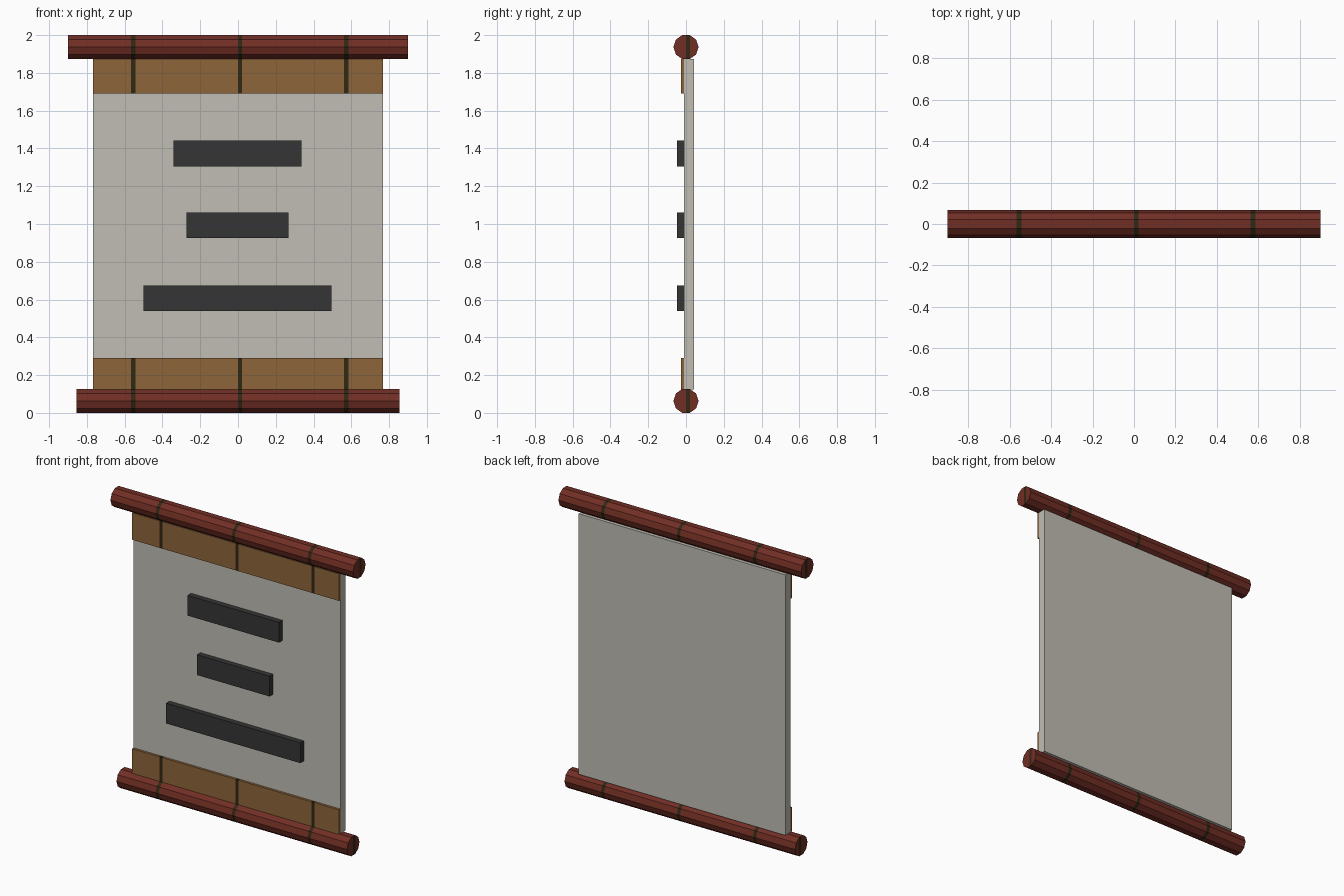
import bpy, bmesh, math
from mathutils import Matrix, Vector

if "Cube" in bpy.data.objects:
    bpy.data.objects.remove(bpy.data.objects["Cube"])


def material(name, rgb):
    m = bpy.data.materials.new(name)
    m.diffuse_color = (*rgb, 1)
    m.use_nodes = True
    m.node_tree.nodes["Principled BSDF"].inputs["Base Color"].default_value = m.diffuse_color
    return m


PAPER = material("grey_paper", (0.53, 0.51, 0.455))
RED = material("red_wood", (0.165, 0.027, 0.018))
TAN = material("tan_cloth", (0.27, 0.13, 0.043))
INK = material("black_ink", (0.036, 0.036, 0.037))
DARK = material("dark_band", (0.03, 0.021, 0.007))

# x ranges of the dark bands that run over rods and cloth
BANDS = [(-0.566, -0.543), (0.0, 0.022), (0.562, 0.585)]


def finish(bm, name, mats):
    bmesh.ops.recalc_face_normals(bm, faces=bm.faces)
    me = bpy.data.meshes.new(name)
    bm.to_mesh(me)
    bm.free()
    for m in mats:
        me.materials.append(m)
    ob = bpy.data.objects.new(name, me)
    bpy.context.collection.objects.link(ob)
    return ob


def cut(bm, co, no):
    geom = bm.verts[:] + bm.edges[:] + bm.faces[:]
    bmesh.ops.bisect_plane(bm, geom=geom, plane_co=co, plane_no=no, dist=1e-5)


def paint_bands(bm):
    """Cut faces along x and give the bands the second material."""
    for band in BANDS:
        for x in band:
            cut(bm, (x, 0, 0), (1, 0, 0))
    for f in bm.faces:
        x = f.calc_center_median().x
        if any(a < x < b for a, b in BANDS):
            f.material_index = 1


def new_box(x0, x1, y0, y1, z0, z1):
    bm = bmesh.new()
    size = Vector((x1 - x0, y1 - y0, z1 - z0))
    mid = Vector((x0 + x1, y0 + y1, z0 + z1)) / 2
    bmesh.ops.create_cube(bm, size=1, matrix=Matrix.Translation(mid) @ Matrix.Diagonal((*size, 1)))
    return bm


def rod(name, half_length, z):
    """Ten-sided rod along x with flat top and bottom."""
    n, r = 10, 0.0665
    bm = bmesh.new()
    rings = []
    for x in (-half_length, half_length):
        rings.append([bm.verts.new((x, r * math.cos(math.tau * i / n),
                                    z + r * math.sin(math.tau * i / n))) for i in range(n)])
        bm.faces.new(rings[-1])
    for i in range(n):
        j = (i + 1) % n
        bm.faces.new((rings[0][i], rings[0][j], rings[1][j], rings[1][i]))
    paint_bands(bm)
    # dark stripe across each end cap
    for y in (0.0, 0.022):
        caps = [f for f in bm.faces if abs(f.normal.x) > 0.9 or
                all(abs(abs(v.co.x) - half_length) < 1e-4 for v in f.verts)]
        geom = list({v for f in caps for v in f.verts}) + list({e for f in caps for e in f.edges}) + caps
        bmesh.ops.bisect_plane(bm, geom=geom, plane_co=(0, y, 0), plane_no=(0, 1, 0), dist=1e-5)
    for f in bm.faces:
        on_cap = all(abs(abs(v.co.x) - half_length) < 1e-4 for v in f.verts)
        if on_cap and 0 < f.calc_center_bounds().y < 0.022:
            f.material_index = 1
    finish(bm, name, [RED, DARK])


# rods
rod("top_rod", 0.90, 1.9367)
rod("bottom_rod", 0.855, 0.0633)

# paper sheet
finish(new_box(-0.767, 0.767, -0.01, 0.042, 0.125, 1.873), "paper_sheet", [PAPER])

# cloth borders
for name, z0, z1 in (("top_border", 1.692, 1.873), ("bottom_border", 0.125, 0.29)):
    bm = new_box(-0.767, 0.767, -0.026, -0.01, z0, z1)
    paint_bands(bm)
    finish(bm, name, [TAN, DARK])

# ink bars
for name, x0, x1, z in (("upper_bar", -0.341, 0.336, 1.373),
                        ("middle_bar", -0.272, 0.267, 0.993),
                        ("lower_bar", -0.50, 0.495, 0.607)):
    finish(new_box(x0, x1, -0.047, -0.005, z - 0.068, z + 0.068), name, [INK])
